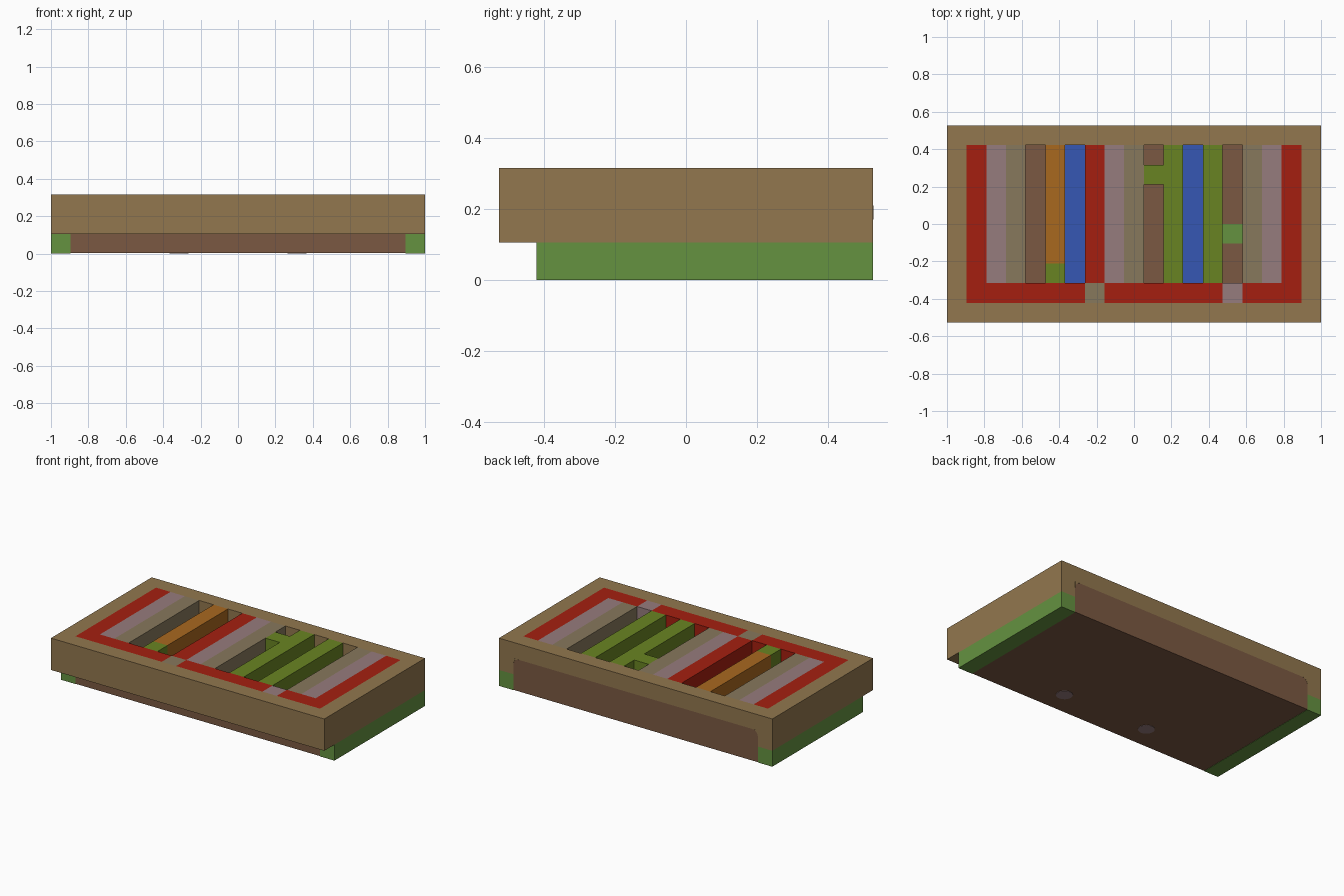
import bpy, bmesh, math

old = bpy.data.objects.get("Cube")
if old:
    bpy.data.objects.remove(old, do_unlink=True)

U = 2 / 19            # one grid cell; the model is 19 x 10 x 3 cells
COLS, ROWS = 19, 10
THIN = 0.002


def material(name, hex_code):
    def lin(c):
        return c / 12.92 if c <= 0.04045 else ((c + 0.055) / 1.055) ** 2.4
    rgba = [lin(v / 255) for v in bytes.fromhex(hex_code)] + [1]
    mat = bpy.data.materials.new(name)
    mat.use_nodes = True
    mat.diffuse_color = rgba
    bsdf = mat.node_tree.nodes["Principled BSDF"]
    bsdf.inputs["Base Color"].default_value = rgba
    bsdf.inputs["Roughness"].default_value = 0.9
    return mat


tan = material("tan", "92774e")
brown = material("brown", "7b5942")
green = material("green", "659240")
red = material("red", "a51f10")
mauve = material("mauve", "967c7d")
stone = material("stone", "87785c")
orange = material("orange", "a9681f")
blue = material("blue", "3657b3")
olive = material("olive", "698422")


def finish(name, bm, mat):
    bmesh.ops.recalc_face_normals(bm, faces=bm.faces)
    mesh = bpy.data.meshes.new(name)
    bm.to_mesh(mesh)
    bm.free()
    mesh.materials.append(mat)
    obj = bpy.data.objects.new(name, mesh)
    bpy.context.collection.objects.link(obj)
    return obj


def prism(name, points, shift, mat):
    """Extrude a closed outline along a vector."""
    bm = bmesh.new()
    face = bm.faces.new([bm.verts.new(p) for p in points])
    new = bmesh.ops.extrude_face_region(bm, geom=[face])["geom"]
    verts = [g for g in new if isinstance(g, bmesh.types.BMVert)]
    bmesh.ops.translate(bm, verts=verts, vec=shift)
    return finish(name, bm, mat)


def block(name, cols, rows, z0, z1, mat):
    """Box covering cell ranges (start, end) in x and y, between two heights."""
    xs = [(c - COLS / 2) * U for c in cols]
    ys = [(r - ROWS / 2) * U for r in rows]
    outline = [(xs[0], ys[0], z0), (xs[1], ys[0], z0),
               (xs[1], ys[1], z0), (xs[0], ys[1], z0)]
    return prism(name, outline, (0, 0, z1 - z0), mat)


# Core: its top is the floor of the slots
block("core", (1, 18), (1, 10), THIN, 2 * U, brown)

# Side rails, walls and rim
for side, c in (("right", 0), ("left", 18)):
    block(side + "_rail", (c, c + 1), (1, 10), 0, U, green)
    block(side + "_wall", (c, c + 1), (1, 10), U, 3 * U, tan)
block("front_wall", (0, 19), (0, 1), U, 3 * U, tan)
block("back_rim", (1, 18), (9, 10), 2 * U, 3 * U, tan)


# Top tiles
def tile(name, c0, c1, r0, r1, mat):
    block(name, (c0, c1), (r0, r1), 2 * U, 3 * U, mat)


tile("front_border_right", 1, 7, 1, 2, red)
tile("front_gap_stone", 7, 8, 1, 2, stone)
tile("front_border_middle", 8, 14, 1, 2, red)
tile("front_gap_mauve", 14, 15, 1, 2, mauve)
tile("front_border_left", 15, 18, 1, 2, red)

stripes = {1: red, 2: mauve, 3: stone, 7: red, 8: mauve, 9: stone,
           11: olive, 13: olive, 15: stone, 16: mauve, 17: red}
for col, mat in stripes.items():
    tile(mat.name + "_stripe", col, col + 1, 2, 9, mat)
tile("orange_stripe", 5, 6, 3, 9, orange)
tile("orange_stripe_end", 5, 6, 2, 3, olive)
tile("olive_bridge", 10, 11, 7, 8, olive)

# Painted slot floors
for col in (6, 12):
    block("blue_slot_floor", (col, col + 1), (2, 9), 2 * U, 2 * U + THIN, blue)
block("green_slot_patch", (14, 15), (4, 5), 2 * U, 2 * U + THIN, green)

# Dots on the underside, below the blue slots
for sign in (-1, 1):
    ring = [(sign * 3 * U + 0.05 * math.cos(a), -2.5 * U + 0.05 * math.sin(a), 0)
            for a in (math.tau * i / 24 for i in range(24))]
    prism("underside_dot", ring, (0, 0, 2 * THIN), mauve)

# Fillets rounding the upper corners of the back panel
R = 0.04
for sign in (-1, 1):
    cx, cz, y = 8.5 * U - R, 2 * U - R, 5 * U
    arc = [(sign * (cx + R * math.cos(a)), y, cz + R * math.sin(a))
           for a in (math.pi / 2 * i / 6 for i in range(7))]
    prism("back_corner_fillet", [(sign * 8.5 * U, y, 2 * U)] + arc, (0, THIN / 2, 0), tan)
